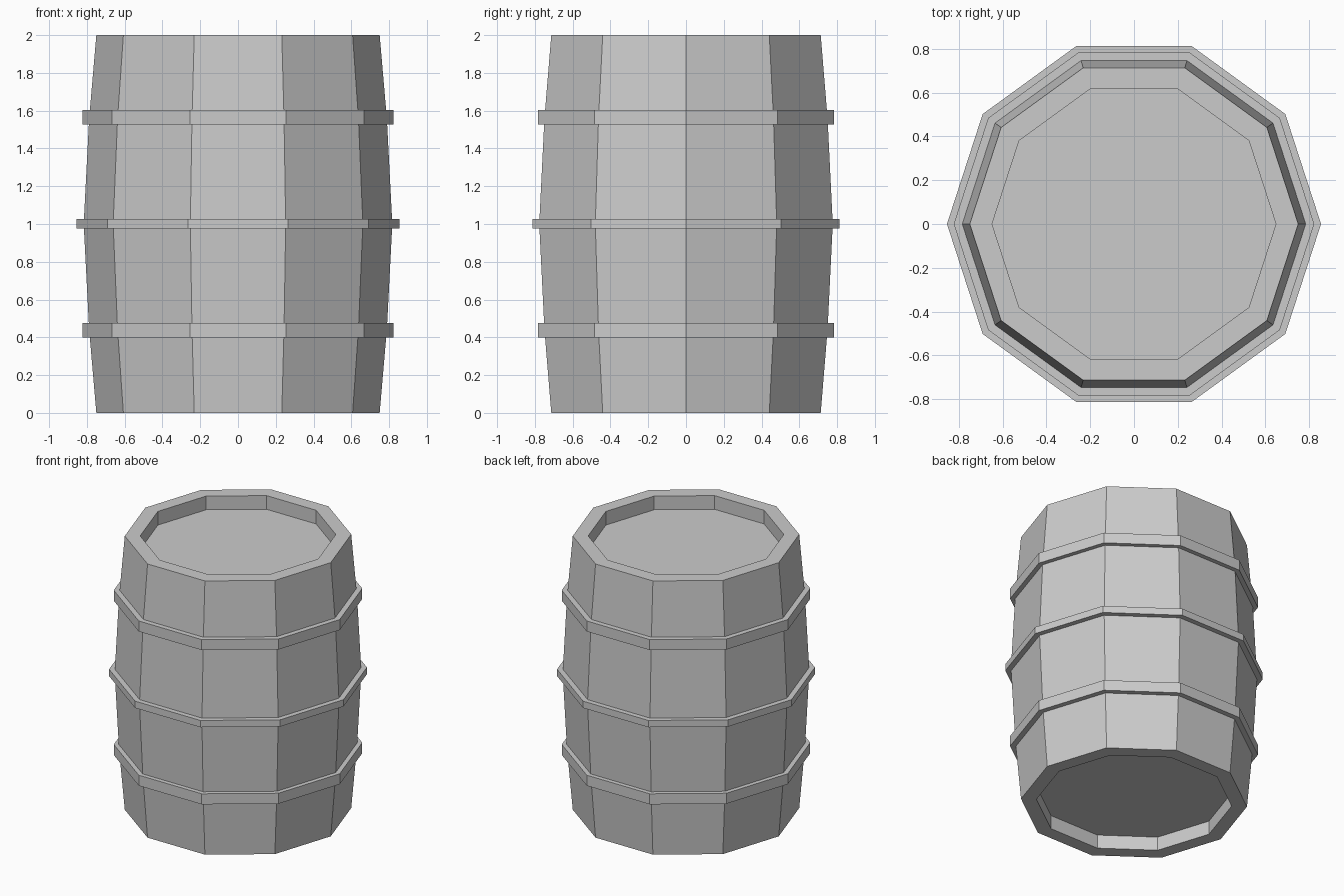
import bpy, bmesh
from math import cos, sin, pi

if "Cube" in bpy.data.objects:
    bpy.data.objects.remove(bpy.data.objects["Cube"])

SIDES = 10


def lathe(name, profile, closed=False):
    """Spin a (radius, z) profile into a ten-sided flat-faced solid."""
    bm = bmesh.new()
    rings = [[bm.verts.new((r * cos(2 * pi * i / SIDES), r * sin(2 * pi * i / SIDES), z))
              for i in range(SIDES)] for r, z in profile]
    pairs = list(zip(rings, rings[1:]))
    if closed:
        pairs.append((rings[-1], rings[0]))
    else:
        bm.faces.new(rings[0])
        bm.faces.new(rings[-1])
    for a, b in pairs:
        for i in range(SIDES):
            j = (i + 1) % SIDES
            bm.faces.new((a[i], a[j], b[j], b[i]))
    bmesh.ops.recalc_face_normals(bm, faces=bm.faces)
    mesh = bpy.data.meshes.new(name)
    bm.to_mesh(mesh)
    bm.free()
    obj = bpy.data.objects.new(name, mesh)
    bpy.context.collection.objects.link(obj)
    return obj


# Bulging staves with a recessed head at both ends
lathe("barrel_body", [(0.648, 0.10), (0.648, 0), (0.75, 0), (0.788, 0.44), (0.817, 1.0),
                      (0.788, 1.56), (0.75, 2.0), (0.648, 2.0), (0.648, 1.90)])

# Three hoops, seated slightly into the staves
for name, z0, z1, outer, inner in (("lower_hoop", 0.40, 0.477, 0.823, 0.78),
                                   ("middle_hoop", 0.977, 1.027, 0.854, 0.81),
                                   ("upper_hoop", 1.527, 1.604, 0.823, 0.78)):
    lathe(name, [(inner, z0), (outer, z0), (outer, z1), (inner, z1)], closed=True)
